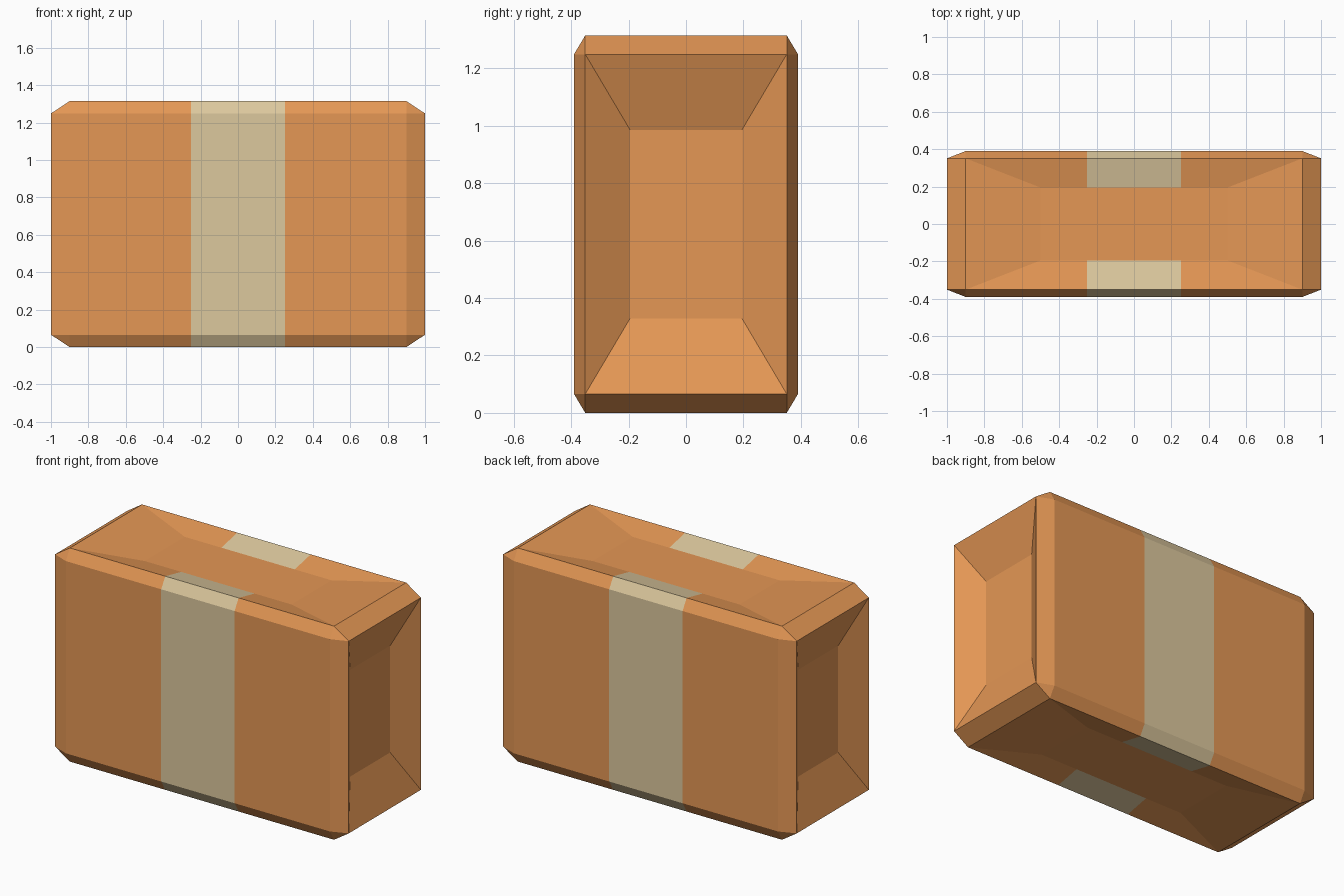
import bpy, bmesh
from mathutils import Vector

if "Cube" in bpy.data.objects:
    bpy.data.objects.remove(bpy.data.objects["Cube"])


def material(name, color):
    mat = bpy.data.materials.new(name)
    mat.diffuse_color = color
    mat.use_nodes = True
    mat.node_tree.nodes["Principled BSDF"].inputs["Base Color"].default_value = mat.diffuse_color
    return mat


HALF = Vector((1.0, 0.39, 0.6575))
bm = bmesh.new()

# chamfered box, worked as a unit cube and stretched afterwards
bmesh.ops.create_cube(bm, size=2)
bmesh.ops.bevel(bm, geom=bm.edges[:], offset=0.1, segments=1,
                affect='EDGES', profile=0.5)
bm.normal_update()

# sunken panels on the ends, top and bottom
panels = [f for f in bm.faces
          if abs(f.normal.x) > 0.99 or abs(f.normal.z) > 0.99]
bmesh.ops.inset_individual(bm, faces=panels, thickness=0.4, use_even_offset=True)
for f in panels:
    c = f.calc_center_median()
    depth = 0.1 if abs(c.x) > 0.5 else 0.05
    bmesh.ops.translate(bm, verts=f.verts[:], vec=-c.normalized() * depth)

# tape band: cut the box at both band edges
for x in (-0.25, 0.25):
    bmesh.ops.bisect_plane(bm, geom=bm.verts[:] + bm.edges[:] + bm.faces[:],
                           plane_co=(x, 0, 0), plane_no=(1, 0, 0), dist=1e-5)

# the band covers everything between the cuts except the sunken floors
for f in bm.faces:
    c = f.calc_center_median()
    f.smooth = False
    f.material_index = int(abs(c.x) < 0.25 and abs(c.y) > 0.3)

bmesh.ops.scale(bm, vec=HALF, verts=bm.verts[:])
bmesh.ops.translate(bm, vec=(0, 0, HALF.z), verts=bm.verts[:])
bmesh.ops.recalc_face_normals(bm, faces=bm.faces[:])

mesh = bpy.data.meshes.new("taped_box")
bm.to_mesh(mesh)
bm.free()
mesh.materials.append(material("cardboard", (0.78, 0.31, 0.09, 1)))
mesh.materials.append(material("tape", (0.72, 0.58, 0.34, 1)))
bpy.context.collection.objects.link(bpy.data.objects.new("taped_box", mesh))
